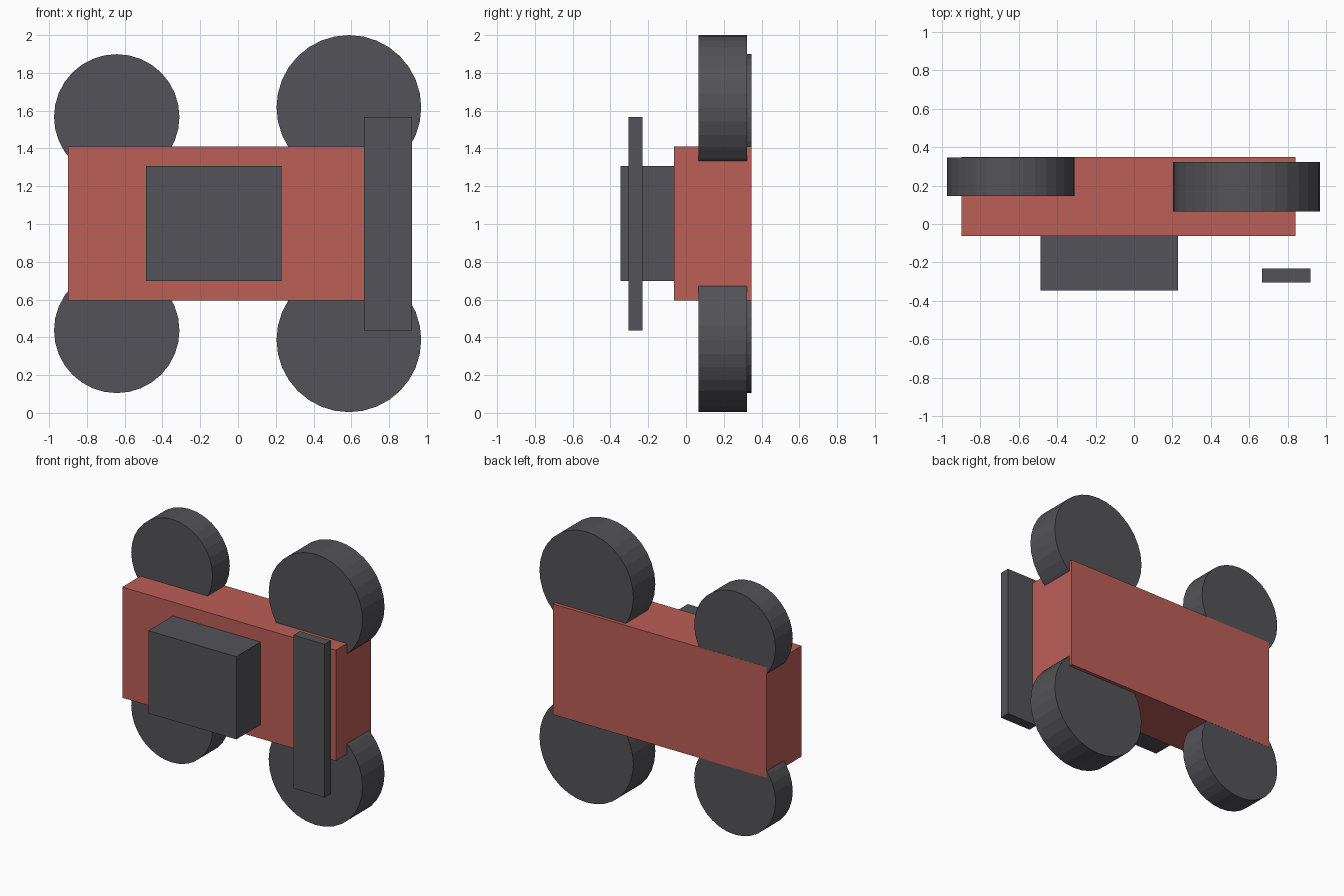
import bpy
import math

default = bpy.data.objects.get("Cube")
if default:
    bpy.data.objects.remove(default, do_unlink=True)


def make_material(name, colour):
    mat = bpy.data.materials.new(name)
    mat.use_nodes = True
    mat.diffuse_color = colour
    mat.node_tree.nodes["Principled BSDF"].inputs["Base Color"].default_value = colour
    return mat


red = make_material("body red", (0.5, 0.112, 0.097, 1))
grey = make_material("dark grey", (0.087, 0.085, 0.095, 1))

MID_Z = 1.002  # the model is mirrored about this height


def add_box(name, x, y, height, mat):
    """Box spanning the x and y ranges, centred on the middle height."""
    bpy.ops.mesh.primitive_cube_add(
        size=1, location=((x[0] + x[1]) / 2, (y[0] + y[1]) / 2, MID_Z))
    obj = bpy.context.object
    obj.name = name
    obj.scale = (x[1] - x[0], y[1] - y[0], height)
    bpy.ops.object.transform_apply(location=False, rotation=False, scale=True)
    obj.data.materials.append(mat)


def add_wheel_pair(name, x, y, radius, offset):
    """Two wheels with axles along y, above and below the body."""
    for label, side in (("upper", 1), ("lower", -1)):
        bpy.ops.mesh.primitive_cylinder_add(
            vertices=32, radius=radius, depth=y[1] - y[0],
            location=(x, (y[0] + y[1]) / 2, MID_Z + side * offset),
            rotation=(math.pi / 2, 0, 0))
        obj = bpy.context.object
        obj.name = f"{label}_{name}"
        obj.data.materials.append(grey)


# Body, cabin block and the separate floating wing
add_box("body", (-0.9, 0.842), (-0.063, 0.348), 0.816, red)
add_box("cabin", (-0.488, 0.229), (-0.347, -0.063), 0.61, grey)
add_box("wing", (0.667, 0.92), (-0.305, -0.231), 1.13, grey)

# Small wheels at the narrow end, large wheels under the wing
add_wheel_pair("small_wheel", -0.642, (0.147, 0.347), 0.332, 0.565)
add_wheel_pair("large_wheel", 0.587, (0.066, 0.322), 0.383, 0.615)
